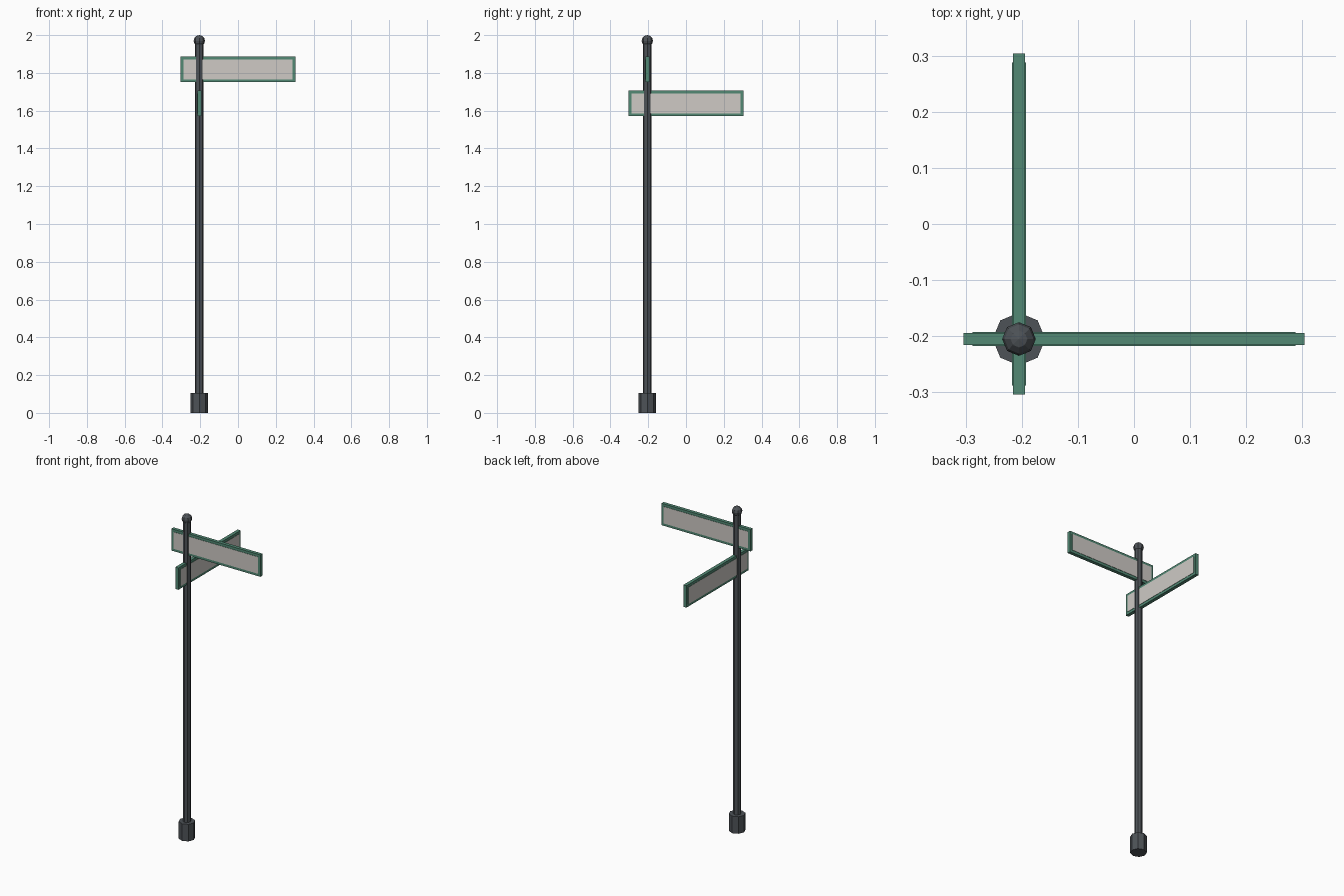
import bpy, bmesh
from math import radians
from mathutils import Matrix

cube = bpy.data.objects.get("Cube")
if cube:
    bpy.data.objects.remove(cube, do_unlink=True)

POST = -0.205   # post position on both x and y


def material(name, rgb):
    m = bpy.data.materials.new(name)
    m.use_nodes = True
    m.diffuse_color = (*rgb, 1)
    bsdf = next(n for n in m.node_tree.nodes if n.type == 'BSDF_PRINCIPLED')
    bsdf.inputs["Base Color"].default_value = (*rgb, 1)
    return m


iron = material("dark_iron", (0.075, 0.085, 0.095))
green = material("sign_green", (0.085, 0.25, 0.175))
cream = material("panel_cream", (0.62, 0.59, 0.56))


def make_object(name, bm, mats):
    mesh = bpy.data.meshes.new(name)
    bmesh.ops.recalc_face_normals(bm, faces=bm.faces)
    bm.to_mesh(mesh)
    bm.free()
    for m in mats:
        mesh.materials.append(m)
    obj = bpy.data.objects.new(name, mesh)
    bpy.context.collection.objects.link(obj)
    return obj


# Octagonal post and foot
def octagon_column(name, radius, bottom, top):
    bm = bmesh.new()
    bmesh.ops.create_cone(bm, cap_ends=True, segments=8, radius1=radius,
                          radius2=radius, depth=top - bottom)
    obj = make_object(name, bm, [iron])
    obj.location = (POST, POST, (bottom + top) / 2)


octagon_column("foot", 0.047, 0, 0.105)
octagon_column("post", 0.023, 0.05, 1.965)

# Faceted ball on top
bm = bmesh.new()
bmesh.ops.create_uvsphere(bm, u_segments=8, v_segments=6, radius=0.03)
make_object("finial", bm, [iron]).location = (POST, POST, 1.97)


# Green board with a slightly raised cream panel on each broad face
def street_sign(name, location, angle):
    bm = bmesh.new()
    bmesh.ops.create_cube(bm, size=1, matrix=Matrix.Diagonal((0.607, 0.021, 0.135, 1)))
    bm.normal_update()
    broad = [f for f in bm.faces if abs(f.normal.y) > 0.9]
    bmesh.ops.inset_individual(bm, faces=broad, thickness=0.022)
    bmesh.ops.inset_individual(bm, faces=broad, thickness=0, depth=0.002)
    for f in broad:
        f.material_index = 1
    obj = make_object(name, bm, [green, cream])
    obj.location = location
    obj.rotation_euler.z = radians(angle)


street_sign("upper_sign", (0, POST, 1.818), 0)
street_sign("lower_sign", (POST, 0, 1.638), 90)
